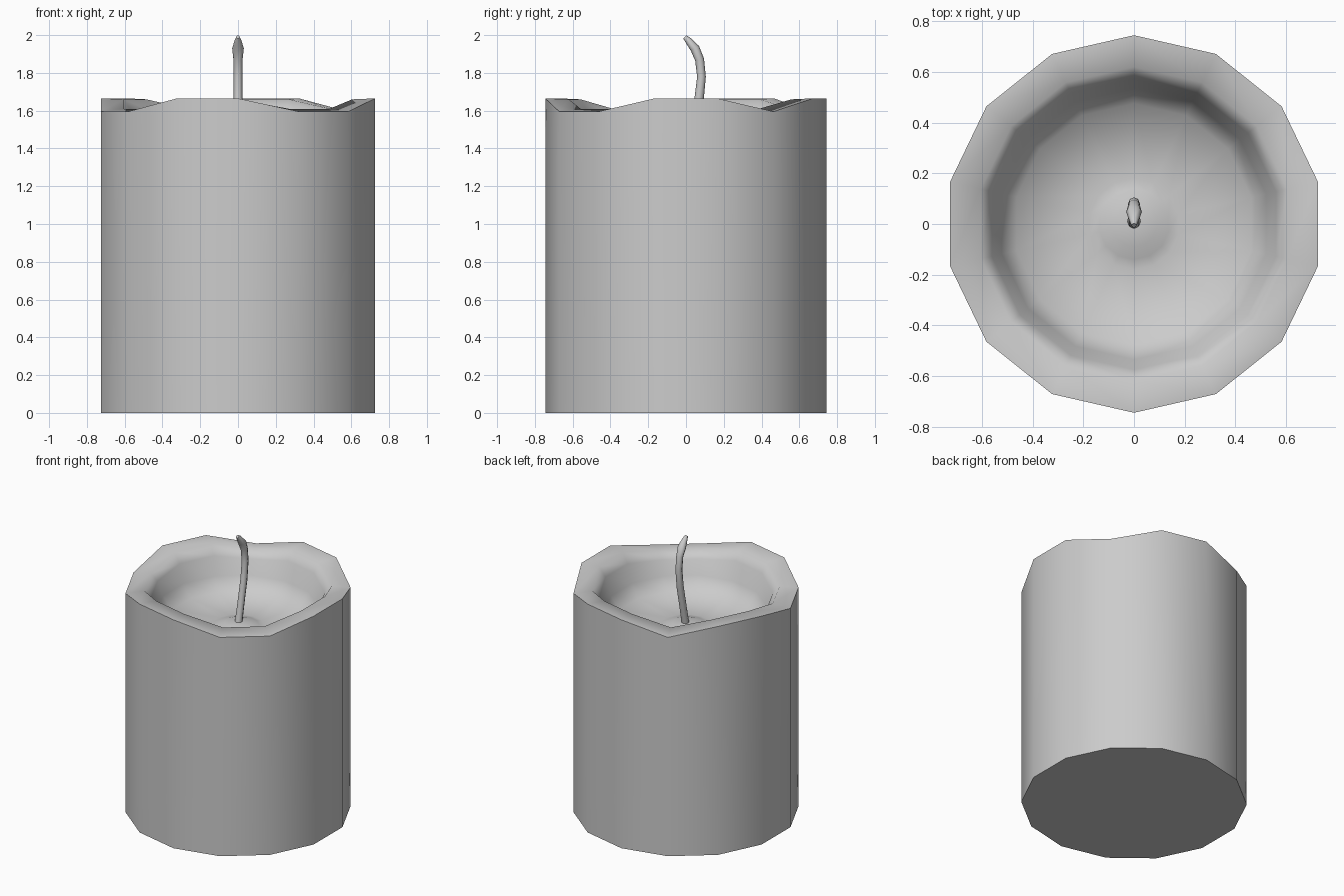
import bpy, bmesh
from math import sin, cos, pi, radians
from mathutils import Vector

if "Cube" in bpy.data.objects:
    bpy.data.objects.remove(bpy.data.objects["Cube"])


def skin(name, rings, angle):
    """Bridge a list of equal-length rings, cap both ends, shade smooth."""
    bm = bmesh.new()
    loops = [[bm.verts.new(p) for p in ring] for ring in rings]
    n = len(loops[0])
    for a, b in zip(loops, loops[1:]):
        for i in range(n):
            j = (i + 1) % n
            bm.faces.new((a[i], a[j], b[j], b[i]))
    bm.faces.new(loops[0][::-1])
    bm.faces.new(loops[-1])
    bmesh.ops.recalc_face_normals(bm, faces=bm.faces)
    mesh = bpy.data.meshes.new(name)
    bm.to_mesh(mesh)
    bm.free()
    ob = bpy.data.objects.new(name, mesh)
    bpy.context.collection.objects.link(ob)
    bpy.ops.object.select_all(action='DESELECT')
    bpy.context.view_layer.objects.active = ob
    ob.select_set(True)
    bpy.ops.object.shade_smooth_by_angle(angle=radians(angle))
    return ob


# Wax body: 14-sided, with some rim corners melted lower
SIDES = 14
MELTED = {2, 5, 6, 9, 10, 13}


def wax_ring(r, z, dip=0.0):
    return [Vector((r * sin(2 * pi * k / SIDES), r * cos(2 * pi * k / SIDES),
                    z - (dip if k in MELTED else 0))) for k in range(SIDES)]


# radius, height, melt dip: outside wall, rim, pool wall, pool floor, mound
profile = [(0.745, 0, 0), (0.745, 1.665, 0.07), (0.62, 1.66, 0.05),
           (0.575, 1.59, 0.03), (0.535, 1.46, 0), (0.475, 1.37, 0),
           (0.18, 1.335, 0), (0.14, 1.345, 0), (0.09, 1.363, 0), (0.02, 1.368, 0)]
skin("wax_body", [wax_ring(*p) for p in profile], 60)

# Wick: curved in the y-z plane; y, z, half width in x, half width in plane
path = [(0.0, 1.33, 0.026, 0.026), (0.03, 1.47, 0.024, 0.024),
        (0.068, 1.65, 0.023, 0.025), (0.082, 1.78, 0.023, 0.023),
        (0.072, 1.87, 0.024, 0.024), (0.047, 1.93, 0.031, 0.025),
        (0.012, 1.972, 0.018, 0.018), (-0.006, 1.99, 0.010, 0.012)]
rings = []
for i, (y, z, rx, rt) in enumerate(path):
    a, b = path[max(i - 1, 0)], path[min(i + 1, len(path) - 1)]
    t = Vector((0, b[0] - a[0], b[1] - a[1])).normalized()
    side = Vector((0, t.z, -t.y))
    rings.append([Vector((0, y, z)) + Vector((rx * cos(pi * k / 4), 0, 0))
                  + side * rt * sin(pi * k / 4) for k in range(8)])
skin("wick", rings, 60)
